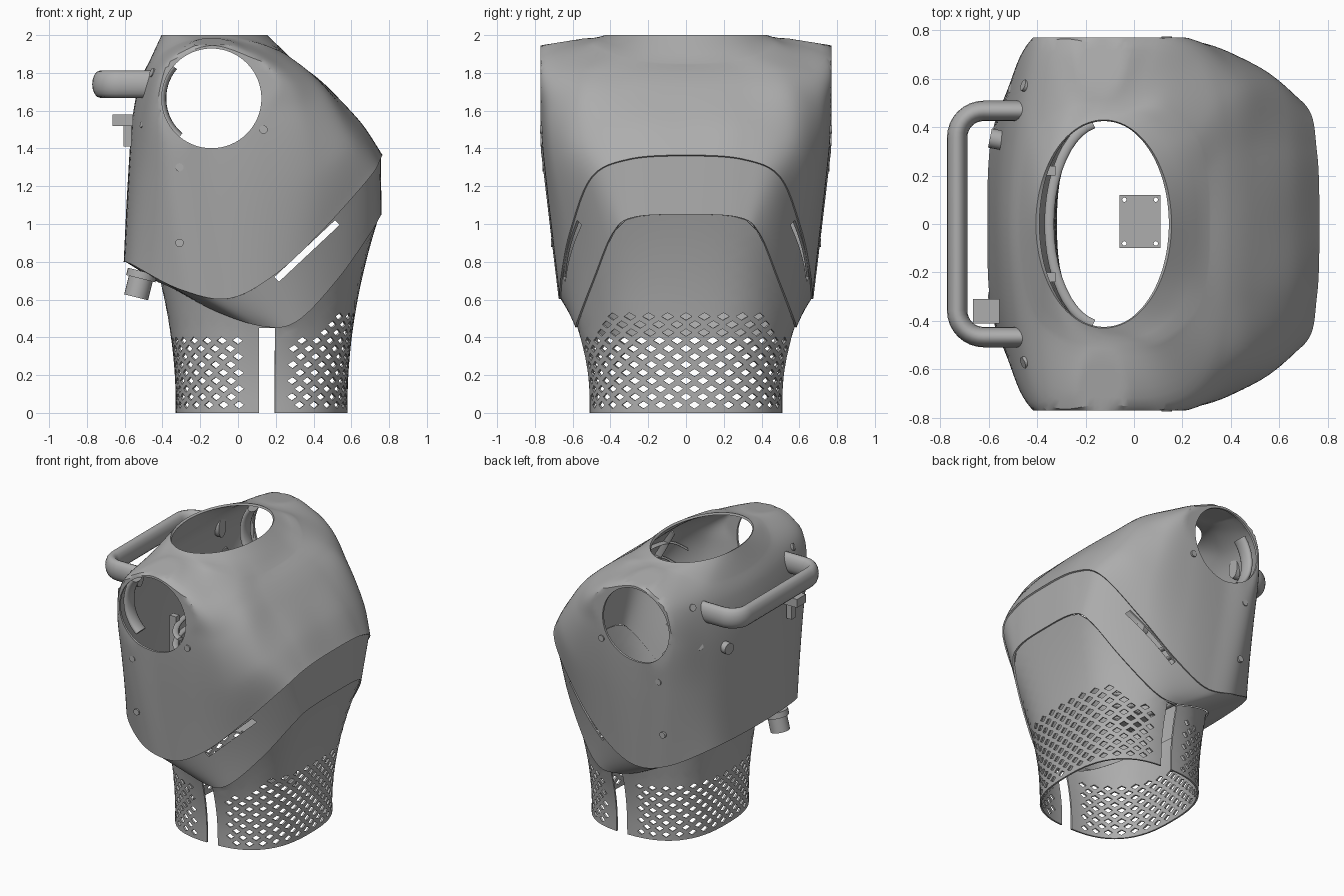
import bpy, bmesh, math
from mathutils import Vector, Matrix

if "Cube" in bpy.data.objects:
    bpy.data.objects.remove(bpy.data.objects["Cube"], do_unlink=True)

grey = bpy.data.materials.new("plain grey")
grey.use_nodes = True
grey.diffuse_color = (0.42, 0.42, 0.42, 1)
grey.node_tree.nodes["Principled BSDF"].inputs["Base Color"].default_value = grey.diffuse_color


def make(name, bm, fix=True):
    if fix:
        bmesh.ops.recalc_face_normals(bm, faces=bm.faces)
    mesh = bpy.data.meshes.new(name)
    bm.to_mesh(mesh)
    bm.free()
    mesh.materials.append(grey)
    obj = bpy.data.objects.new(name, mesh)
    bpy.context.collection.objects.link(obj)
    return obj


def activate(obj):
    bpy.ops.object.select_all(action='DESELECT')
    obj.select_set(True)
    bpy.context.view_layer.objects.active = obj


def smooth(obj, angle=35):
    activate(obj)
    bpy.ops.object.shade_smooth_by_angle(angle=math.radians(angle))


def thicken(obj, t):
    mod = obj.modifiers.new("wall", 'SOLIDIFY')
    mod.thickness, mod.offset = t, -1
    activate(obj)
    bpy.ops.object.modifier_apply(modifier="wall")


def cut(obj, cutter):
    cutter.hide_render = True
    mod = obj.modifiers.new("cut", 'BOOLEAN')
    mod.operation, mod.solver, mod.object = 'DIFFERENCE', 'EXACT', cutter
    activate(obj)
    bpy.ops.object.modifier_apply(modifier="cut")
    bpy.data.objects.remove(cutter, do_unlink=True)


def box(name, loc, size, tilt=0):
    bm = bmesh.new()
    m = Matrix.Translation(loc) @ Matrix.Rotation(tilt, 4, 'Y') @ Matrix.Diagonal((*size, 1))
    bmesh.ops.create_cube(bm, size=1, matrix=m)
    return make(name, bm)


def cyl(name, loc, r, h, axis, sides=24):
    bm = bmesh.new()
    m = Matrix.Translation(loc) @ Vector(axis).to_track_quat('Z', 'Y').to_matrix().to_4x4()
    bmesh.ops.create_cone(bm, cap_ends=True, segments=sides, radius1=r, radius2=r, depth=h, matrix=m)
    obj = make(name, bm)
    smooth(obj)
    return obj


def grid(name, rows, caps=False):
    """Skin a stack of closed rings."""
    bm = bmesh.new()
    vs = [[bm.verts.new(p) for p in row] for row in rows]
    n = len(rows[0])
    for a, b in zip(vs, vs[1:]):
        for c in range(n):
            d = (c + 1) % n
            bm.faces.new((a[c], a[d], b[d], b[c]))
    if caps:
        bm.faces.new(vs[0])
        bm.faces.new(vs[-1])
    return make(name, bm, caps)


def sweep(name, path, r_side, r_up, up=(0, 0, 1)):
    """Oval bar along a flat path."""
    up, rows = Vector(up), []
    path = [Vector(p) for p in path]
    for k, p in enumerate(path):
        along = path[min(k + 1, len(path) - 1)] - path[max(k - 1, 0)]
        side = along.cross(up).normalized()
        ring = [2 * math.pi * s / 16 for s in range(16)]
        rows.append([p + side * r_side * math.cos(a) + up * r_up * math.sin(a) for a in ring])
    smooth(grid(name, rows, True), 50)


def catmull(a, b, c, d, t):
    return b + (c - a) * t / 2 + (2 * a - 5 * b + 4 * c - d) * t**2 / 2 + (3 * b - a - 3 * c + d) * t**3 / 2


def full_ring(half, steps=10):
    """Mirror a half ring (front centre to back centre) and smooth it."""
    p = [Vector(q) for q in half]
    p += [Vector((q.x, -q.y, q.z)) for q in p[-2:0:-1]]
    n = len(p)
    return [catmull(p[k - 1], p[k], p[(k + 1) % n], p[(k + 2) % n], s / steps)
            for k in range(n) for s in range(steps)]


# Torso rings, each from front centre round the left side to back centre
band_low = [(.76, 0, 1.05), (.75, .28, 1.035), (.7, .39, .95), (.53, .49, .71), (.32, .575, .49),
            (.15, .58, .455), (-.1, .54, .53), (-.35, .33, .66), (-.42, 0, .69)]
band_top = [(.765, 0, 1.365), (.755, .3, 1.345), (.7, .5, 1.25), (.45, .612, .97), (.2, .66, .735),
            (-.05, .67, .605), (-.31, .655, .655), (-.56, .46, .785), (-.605, 0, .8)]
chest = [(.655, 0, 1.53), (.65, .3, 1.52), (.6, .57, 1.44), (.42, .69, 1.29), (.15, .735, 1.23),
         (-.12, .74, 1.22), (-.38, .725, 1.22), (-.545, .49, 1.2), (-.585, 0, 1.2)]
arm_mid = [(.5, 0, 1.7), (.49, .3, 1.7), (.47, .56, 1.68), (.35, .72, 1.59), (.13, .77, 1.6),
           (-.14, .77, 1.6), (-.41, .77, 1.6), (-.52, .5, 1.55), (-.56, 0, 1.55)]
crest = [(.4, 0, 1.79), (.39, .28, 1.795), (.36, .5, 1.81), (.27, .69, 1.8), (.1, .77, 1.87),
         (-.14, .77, 1.945), (-.36, .77, 1.86), (-.47, .5, 1.78), (-.52, 0, 1.75)]
collar = [(.31, 0, 1.85), (.3, .2, 1.86), (.25, .36, 1.9), (.12, .47, 1.955), (0, .49, 1.975),
          (-.14, .49, 1.985), (-.28, .47, 1.97), (-.42, .34, 1.9), (-.47, 0, 1.86)]
neck = [(-.125 + .28 * math.cos(k * math.pi / 8), .43 * math.sin(k * math.pi / 8), 2) for k in range(9)]

rings = [full_ring(r) for r in (band_low, band_top, chest, arm_mid, crest, collar, neck)]
rows = []
for k in range(1, 5):
    before, after = rings[max(k - 1, 1)], rings[min(k + 2, 5)]
    for s in range(8):
        rows.append([catmull(*q, s / 8) for q in zip(before, rings[k], rings[k + 1], after)])
rows += [[a.lerp(b, s / 3) for a, b in zip(rings[5], rings[6])] for s in range(4)]
for row in rows:
    for p in row:
        p.x, p.y = min(p.x, .765), max(-.77, min(.77, p.y))
        p.z = min(p.z, 2 - .16 * max(0, abs(p.y) - .43))
shell = grid("torso_shell", rows)
thicken(shell, .016)
cut(shell, cyl("arm_cutter", (-.14, 0, 1.665), .264, 2, (0, 1, 0), 64))
smooth(shell, 25)


def tuck(p, d):
    """Draw a point in towards the body axis."""
    return p - Vector((p.x - .1, p.y, 0)).normalized() * d


# Vented band tucked under the shell edge
band = grid("vented_band", [[tuck(a.lerp(b, s / 5), .009 * s / 5) for a, b in zip(rings[0], rings[1])]
                            for s in range(6)])
thicken(band, .012)
cut(band, box("vent_cutter", (.365, 0, .857), (.44, 2, .035), -math.atan2(.3, .32)))
smooth(band, 30)

# Perforated waist skirt on a diamond lattice, rounded-square in plan
COLS, DZ, MID, RX, RY, SQ = 72, .0425, .125, .455, .51, 2.6
rim = sorted(((math.atan2(p.y / RY, (p.x - MID) / RX) % (2 * math.pi), tuck(p, .01)) for p in rings[0]),
             key=lambda e: e[0])
rim.append((rim[0][0] + 2 * math.pi, rim[0][1]))


def skirt_point(i, j):
    a, z = (i % COLS) * 2 * math.pi / COLS, max(0, j * DZ)
    top = rim[0][1]
    for (a0, p0), (a1, p1) in zip(rim, rim[1:]):
        if a0 <= a <= a1 and a1 > a0:
            top = p0.lerp(p1, (a - a0) / (a1 - a0))
            break
    clamped = z >= top.z
    z = min(z, top.z)
    f = max(0, (z - .06) / (top.z - .06)) ** 1.9
    c, s = math.cos(a), math.sin(a)
    r = (abs(c) ** SQ + abs(s) ** SQ) ** (-1 / SQ)
    p = Vector((MID + RX * r * c, RY * r * s, 0)).lerp(top, f)
    p.z = z
    return p, clamped


bm = bmesh.new()
lattice = {}
for j in range(27):
    for i in range(j % 2, COLS, 2):
        keys = [((i + 1) % COLS, j), (i, j + 1), ((i - 1) % COLS, j), (i, j - 1)]
        spots = [skirt_point(*k) for k in keys]
        if all(c for _, c in spots):
            continue
        for k, (p, _) in zip(keys, spots):
            if k not in lattice:
                lattice[k] = bm.verts.new(p)
        outer = [lattice[k] for k in keys]
        a = i * 2 * math.pi / COLS
        limit = .4 + .15 * min(1, max(0, (math.cos(a) - .5) / .3))
        centre = sum((p for p, _ in spots), Vector()) / 4
        if 1 <= j and j * DZ <= limit and abs(centre.x - .145) > .12:
            inner = [bm.verts.new(centre.lerp(p, s)) for (p, _), s in zip(spots, (.66, .46) * 2)]
            for k in range(4):
                m = (k + 1) % 4
                bm.faces.new((outer[k], outer[m], inner[m], inner[k]))
        else:
            bm.faces.new(outer)
bmesh.ops.remove_doubles(bm, verts=bm.verts, dist=.0005)
bmesh.ops.dissolve_degenerate(bm, edges=bm.edges, dist=.0005)
# Side slots
for co, no in (((.11, 0, 0), (1, 0, 0)), ((.195, 0, 0), (1, 0, 0)), ((0, 0, .45), (0, 0, 1))):
    bmesh.ops.bisect_plane(bm, geom=bm.verts[:] + bm.edges[:] + bm.faces[:], plane_co=co, plane_no=no)
slot = [f for f in bm.faces if .11 < f.calc_center_median().x < .195 and f.calc_center_median().z < .45]
bmesh.ops.delete(bm, geom=slot, context='FACES')
skirt = make("waist_skirt", bm, False)
thicken(skirt, .012)
smooth(skirt, 40)

# Carry handle on the back
arc = [(-.62 - .11 * math.sin(t), .357 + .11 * math.cos(t)) for t in [k * math.pi / 16 for k in range(9)]]
half = [(-.45, .467)] + arc
path = [(x, y, 1.74) for x, y in half] + [(x, -y, 1.74) for x, y in reversed(half)]
sweep("carry_handle", path, .042, .072)

# Rear fittings
box("rear_bracket", (-.61, -.36, 1.55), (.11, .1, .06))
box("rear_bracket_stem", (-.585, -.36, 1.47), (.04, .05, .12))
cyl("rear_button", (-.57, .35, 1.46), .04, .05, (-1, .2, 0))
cyl("lower_connector", (-.525, -.3, .67), .065, .12, (.25, 0, 1))
cyl("lower_connector_collar", (-.51, -.3, .73), .08, .04, (.25, 0, 1))

# Parts repeated on both sides
for side, tag in ((1, "left"), (-1, "right")):
    for n, (x, y, z) in enumerate([(.135, .764, 1.5), (-.31, .752, 1.3), (-.31, .705, .9)]):
        cyl(f"{tag}_screw_{n}", (x, side * y, z), .022, .018, (0, side, 0), 16)
    for n, (x, y, z) in enumerate([(-.45, .57, 1.8), (-.5, .56, 1.53)]):
        cyl(f"{tag}_rear_screw_{n}", (x, side * y, z), .024, .02, (-1, side * .4, .4), 16)
    turn = [math.radians(d) for d in range(140, 231, 6)]
    sweep(f"{tag}_arm_guide", [(-.14 + .265 * math.cos(t), side * .66, 1.665 + .265 * math.sin(t))
                               for t in turn], .025, .05, (0, 1, 0))

# Inner ribs on the back and behind the chest
for n in range(6):
    turn = [math.radians(d) for d in range(100, 261, 8)]
    sweep(f"inner_rib_{n}", [(-.13 + .22 * math.cos(t), .42 * math.sin(t), .9 + .09 * n) for t in turn], .02, .012)
for y in (-.22, .22):
    box("inner_upright", (-.35, y, 1.12), (.05, .04, .56))
for n in (5, 9, 13):
    sweep(f"chest_rib_{n}", [tuck(rows[n][c], .045) for c in range(-26, 27, 2)], .025, .006)
for c in (-18, -7, 7, 18):
    sweep("chest_upright", [tuck(rows[n][c], .045) for n in range(2, 18)], .025, .006, (0, 1, 0))

# Inner mounting plate with corner holes
plate = box("mounting_plate", (.025, .01, .62), (.17, .22, .012))
for x in (-.04, .09):
    for y in (-.08, .1):
        cut(plate, cyl("hole_cutter", (x, y, .62), .009, .1, (0, 0, 1), 12))
